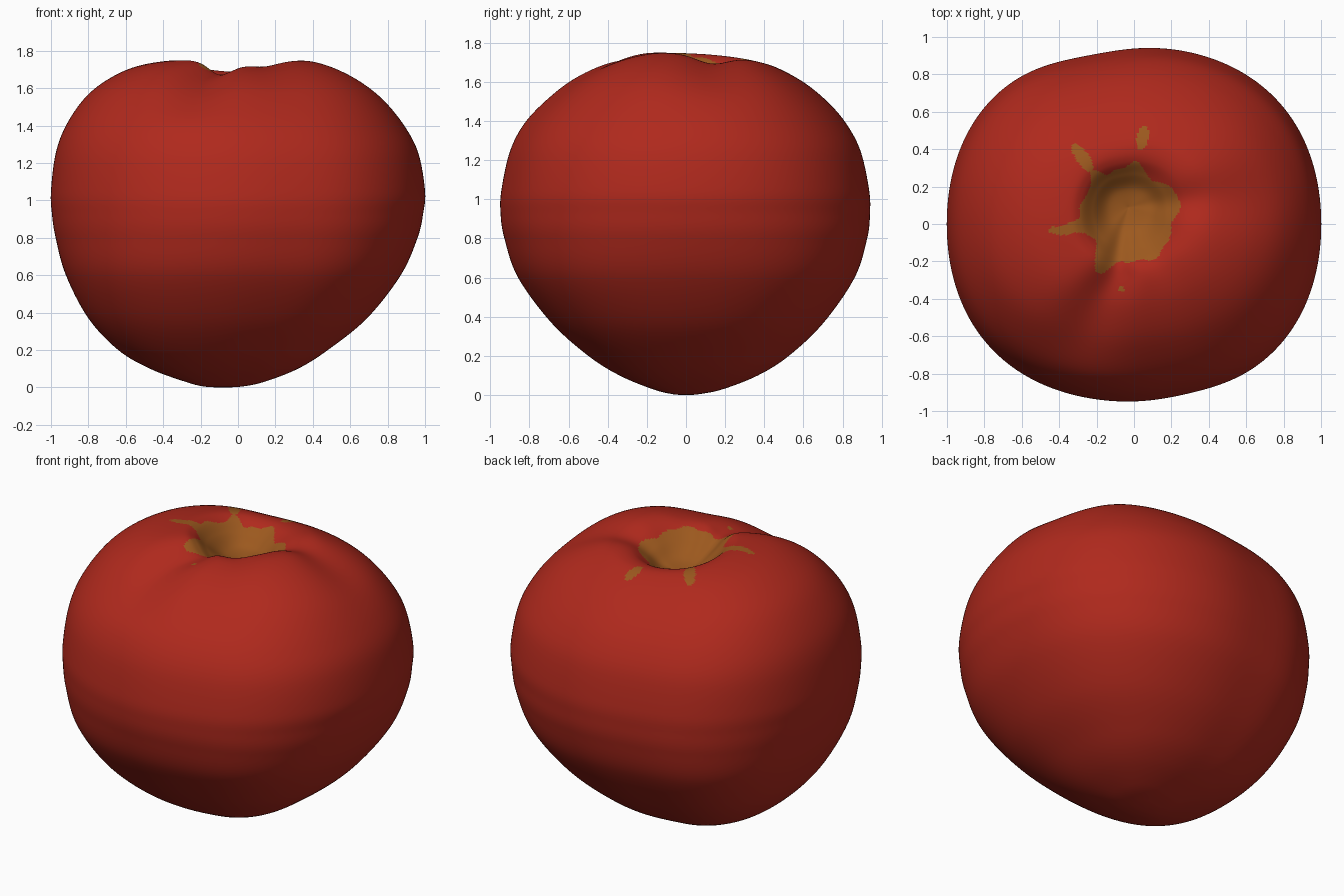
import bpy, bmesh, math
from mathutils import Vector

cube = bpy.data.objects.get("Cube")
if cube:
    bpy.data.objects.remove(cube)


def make_material(name, color):
    mat = bpy.data.materials.new(name)
    mat.use_nodes = True
    mat.diffuse_color = color
    bsdf = mat.node_tree.nodes["Principled BSDF"]
    bsdf.inputs["Base Color"].default_value = color
    bsdf.inputs["Roughness"].default_value = 0.6
    return mat


skin_red = make_material("skin red", (0.43, 0.022, 0.012, 1))
stem_brown = make_material("stem brown", (0.33, 0.098, 0.013, 1))

# Profile from base tip to stem hollow: height, reach to +x, +y, -x, -y
PROFILE = [
    (0.00, -0.08, 0.00, -0.08, 0.00),
    (0.005, 0.02, 0.07, -0.18, -0.07),
    (0.03, 0.14, 0.19, -0.28, -0.17),
    (0.10, 0.32, 0.37, -0.47, -0.34),
    (0.20, 0.48, 0.53, -0.64, -0.50),
    (0.37, 0.69, 0.71, -0.80, -0.69),
    (0.60, 0.87, 0.87, -0.92, -0.86),
    (0.80, 0.96, 0.935, -0.975, -0.93),
    (0.93, 0.99, 0.95, -0.995, -0.95),
    (1.05, 1.00, 0.945, -1.00, -0.945),
    (1.25, 0.965, 0.90, -0.975, -0.90),
    (1.40, 0.89, 0.82, -0.92, -0.82),
    (1.55, 0.78, 0.71, -0.82, -0.69),
    (1.65, 0.66, 0.61, -0.70, -0.57),
    (1.72, 0.52, 0.50, -0.55, -0.43),
    (1.75, 0.39, 0.41, -0.37, -0.29),
    (1.73, 0.28, 0.34, -0.29, -0.21),
    (1.66, 0.18, 0.27, -0.22, -0.13),
    (1.58, 0.09, 0.19, -0.14, -0.02),
    (1.55, -0.03, 0.09, -0.03, 0.09),
]
SEGMENTS, STEPS = 240, 11
RIM = 15


def spline(a, b, c, d, t):
    return b + 0.5 * t * (c - a + t * (2 * a - 5 * b + 4 * c - d + t * (3 * (b - c) + d - a)))


def bump(angle, center, width):
    diff = (angle - math.radians(center) + math.pi) % math.tau - math.pi
    return math.exp(-(diff / width) ** 2)


def smooth(lo, hi, value):
    t = min(max((value - lo) / (hi - lo), 0), 1)
    return t * t * (3 - 2 * t)


def surface_point(row, angle):
    """Uneven ring with shallow grooves running over the shoulder."""
    z, xp, yp, xn, yn, top = row
    cx, cy = (xp + xn) / 2, (yp + yn) / 2
    c, s = math.cos(angle), math.sin(angle)
    corner = 0.055 - 0.02 * smooth(0.5, 1.0, z)
    square = 1 + corner * math.sin(2 * angle) ** 2
    square -= 0.03 * bump(angle, 105, 0.3) + 0.015 * bump(angle, 288, 0.25)
    x = cx + c * (xp - xn) / 2 * square
    y = cy + s * (yp - yn) / 2 * square
    front = 0.075 * bump(angle, 253, 0.27) + 0.035 * bump(angle, 288, 0.4)
    right = 0.045 * bump(angle, 12, 0.35)
    back = 0.063 * bump(angle, 90, 1.05)
    z -= top * (front + right + back)
    return Vector((x, y, z))


# Fruit body: smoothly interpolated rings
rows = []
last = len(PROFILE) - 1
for i in range(last):
    pts = [PROFILE[min(max(i + k, 0), last)] for k in (-1, 0, 1, 2)]
    for step in range(STEPS):
        t = step / STEPS
        row = [spline(*vals, t) for vals in zip(*pts)]
        if i + t < RIM:
            top = smooth(1.35, 1.74, row[0])
        else:
            top = 1 - smooth(RIM, last, i + t)
        rows.append(row + [top])

bm = bmesh.new()
rings = []
for row in rows[1:]:
    rings.append([bm.verts.new(surface_point(row, math.tau * k / SEGMENTS))
                  for k in range(SEGMENTS)])
for low, high in zip(rings, rings[1:]):
    for k in range(SEGMENTS):
        n = (k + 1) % SEGMENTS
        bm.faces.new((low[k], low[n], high[n], high[k]))
z0, x0, y0 = PROFILE[0][:3]
z1, x1, y1 = PROFILE[-1][:3]
base_tip = bm.verts.new((x0, y0, z0))
hollow = bm.verts.new((x1, y1, z1))
for k in range(SEGMENTS):
    n = (k + 1) % SEGMENTS
    bm.faces.new((base_tip, rings[0][n], rings[0][k]))
    bm.faces.new((hollow, rings[-1][k], rings[-1][n]))


# Ragged stem scar: wobbly disc with points and a few loose flecks
FLECKS = [(0.045, 0.46, 0.032, 0.065, 0.2), (-0.275, 0.355, 0.034, 0.09, -0.6),
          (-0.065, -0.35, 0.018, 0.015, 0), (-0.39, -0.035, 0.07, 0.024, 0)]


def in_scar(p):
    dx, dy = p.x + 0.03, p.y - 0.04
    a = math.atan2(dy, dx)
    edge = 0.25 + 0.012 * math.sin(5 * a) + 0.008 * math.sin(11 * a)
    edge += 0.15 * bump(a, 191, 0.11) + 0.08 * bump(a, 128, 0.14)
    edge += 0.04 * bump(a, 83, 0.15) + 0.08 * bump(a, 243, 0.18)
    edge += 0.03 * bump(a, 25, 0.3) - 0.03 * bump(a, 215, 0.18)
    if math.hypot(dx, dy) < edge:
        return True
    for fx, fy, rx, ry, turn in FLECKS:
        u, v = p.x - fx, p.y - fy
        c, s = math.cos(turn), math.sin(turn)
        if ((u * c - v * s) / rx) ** 2 + ((u * s + v * c) / ry) ** 2 < 1:
            return True
    return False


for face in bm.faces:
    face.smooth = True
    center = face.calc_center_median()
    face.material_index = int(center.z > 1.3 and in_scar(center))
bmesh.ops.recalc_face_normals(bm, faces=bm.faces)

mesh = bpy.data.meshes.new("fruit_body")
bm.to_mesh(mesh)
bm.free()
mesh.materials.append(skin_red)
mesh.materials.append(stem_brown)
fruit = bpy.data.objects.new("fruit_body", mesh)
bpy.context.collection.objects.link(fruit)
